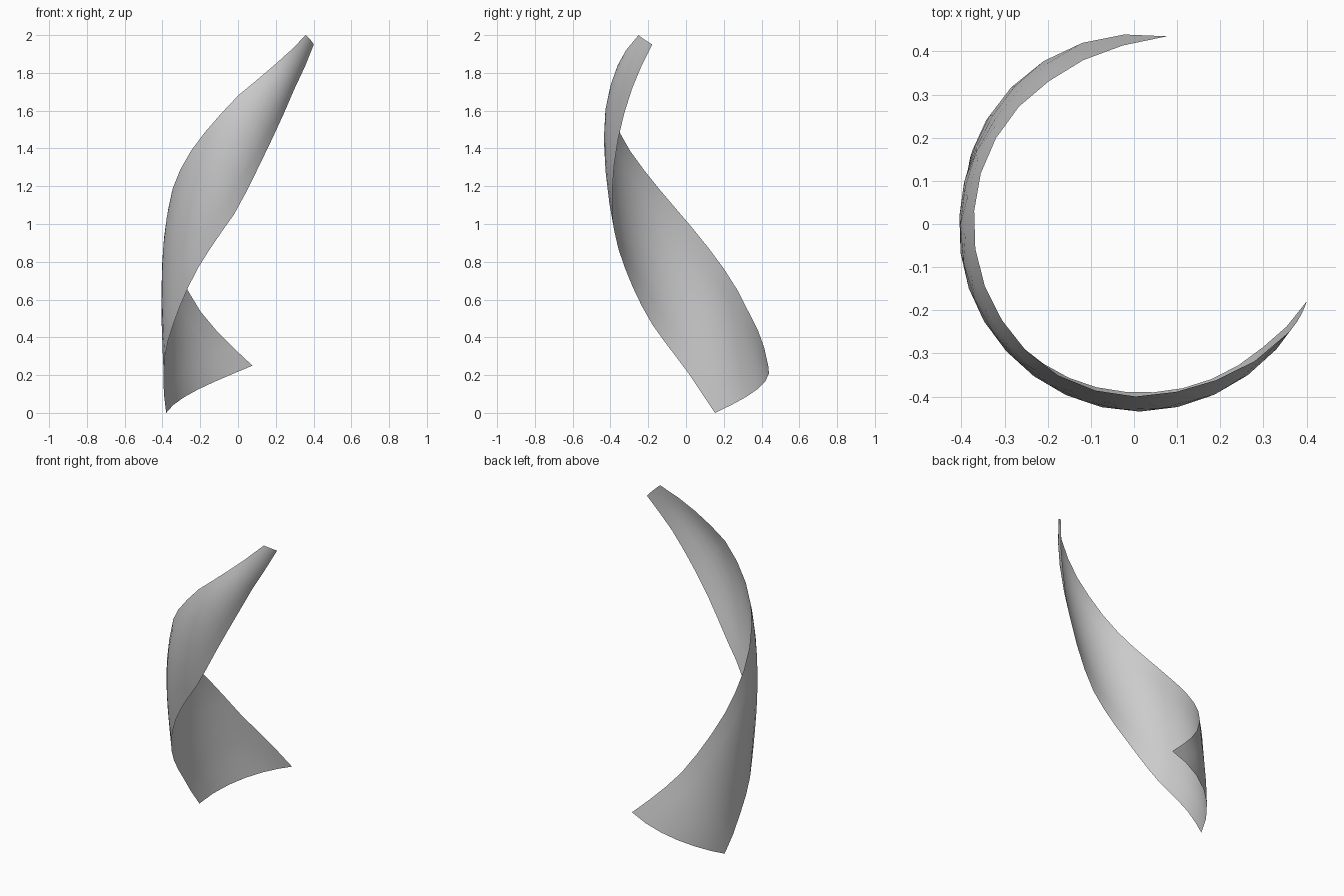
import bpy, bmesh, math

if "Cube" in bpy.data.objects:
    bpy.data.objects.remove(bpy.data.objects["Cube"])

# Edge profiles of the ribbon: (angle in degrees, height, radius)
LOWER = [(158, 0, .41), (180, .23, .392), (210, .49, .386), (236, .76, .386),
         (270, 1.08, .39), (293, 1.40, .40), (315, 1.70, .412), (336, 1.95, .439)]
UPPER = [(80, .25, .442), (97, .37, .408), (119, .52, .386), (151, .79, .376), (180, 1.02, .371),
         (211, 1.25, .376), (240, 1.46, .392), (270, 1.68, .40), (291, 1.80, .402), (325, 2.0, .438)]
# Radius of the bulging centre line
MIDDLE = [(119, 0, .432), (150, 0, .407), (180, 0, .405), (225, 0, .418),
          (270, 0, .435), (331, 0, .441)]
ALONG, ACROSS = 18, 6


def sample(table, t):
    """Angle, height and radius at fraction t of an edge profile."""
    a = table[0][0] + (table[-1][0] - table[0][0]) * t
    for p, q in zip(table, table[1:]):
        if a <= q[0] + 1e-6:
            f = (a - p[0]) / (q[0] - p[0])
            return a, p[1] + (q[1] - p[1]) * f, p[2] + (q[2] - p[2]) * f


# Tapering spiral ribbon, bowed outwards across its width
bm = bmesh.new()
rows = []
for i in range(ALONG + 1):
    lo, up, mid = (sample(tab, i / ALONG) for tab in (LOWER, UPPER, MIDDLE))
    row = []
    for j in range(ACROSS + 1):
        s = j / ACROSS
        ang = math.radians(lo[0] + (up[0] - lo[0]) * s)
        z = lo[1] + (up[1] - lo[1]) * s
        flat = lo[2] + (up[2] - lo[2]) * s
        bulge = mid[2] - (lo[2] + up[2]) / 2
        r = flat + bulge * 4 * s * (1 - s)
        row.append(bm.verts.new((r * math.cos(ang), r * math.sin(ang), z)))
    rows.append(row)
for a, b in zip(rows, rows[1:]):
    for j in range(ACROSS):
        bm.faces.new((a[j], b[j], b[j + 1], a[j + 1]))

mesh = bpy.data.meshes.new("spiral_ribbon")
bm.to_mesh(mesh)
bm.free()
ribbon = bpy.data.objects.new("spiral_ribbon", mesh)
bpy.context.collection.objects.link(ribbon)
for poly in mesh.polygons:
    poly.use_smooth = True
